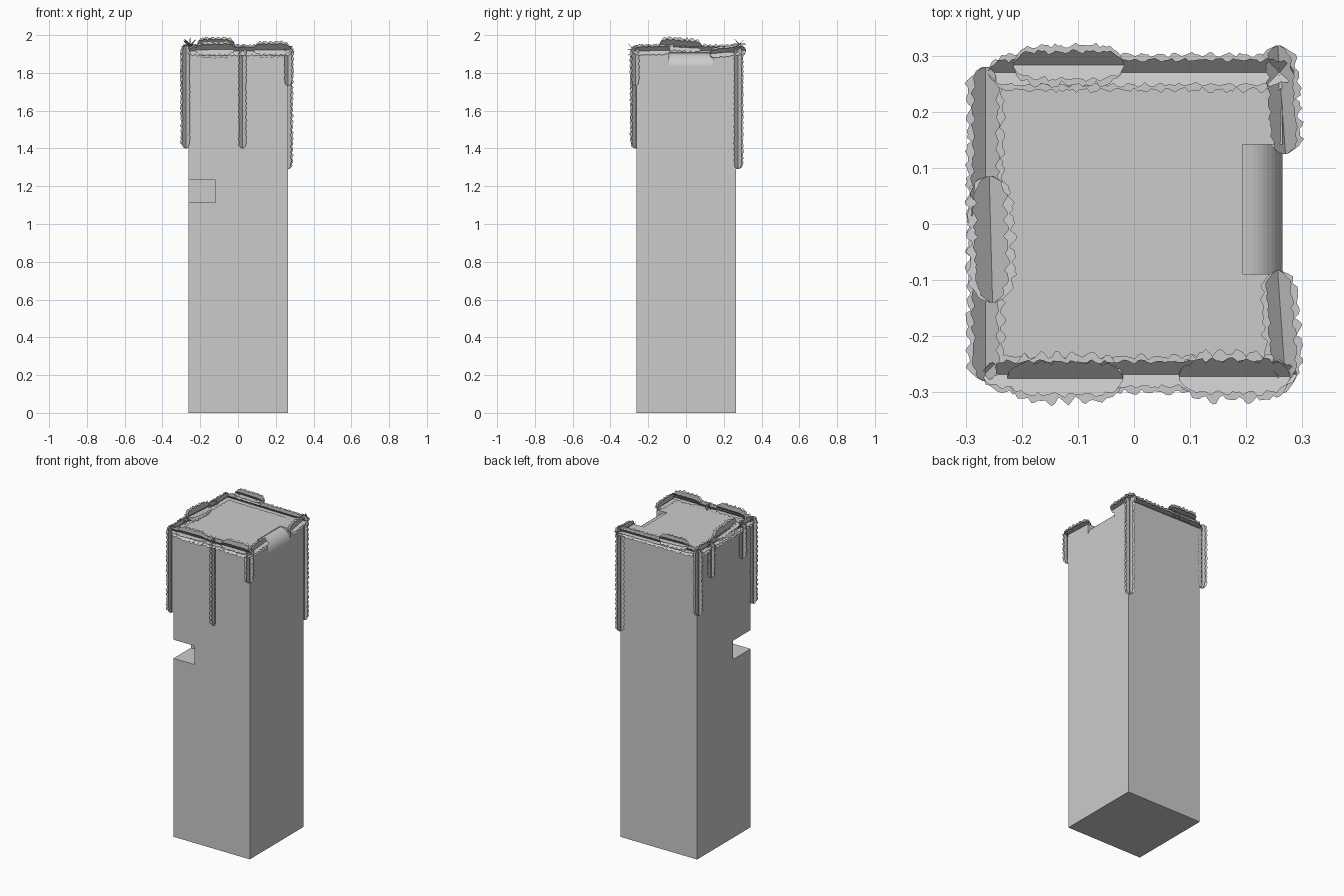
import bpy, bmesh, math, random
from mathutils import Vector

if "Cube" in bpy.data.objects:
    bpy.data.objects.remove(bpy.data.objects["Cube"])

random.seed(7)


def make_object(name, bm):
    mesh = bpy.data.meshes.new(name)
    bm.to_mesh(mesh)
    bm.free()
    ob = bpy.data.objects.new(name, mesh)
    bpy.context.collection.objects.link(ob)
    return ob


def prism_y(name, profile, y0, y1):
    """Extrude an xz profile from y0 to y1."""
    bm = bmesh.new()
    face = bm.faces.new([bm.verts.new((x, y0, z)) for x, z in profile])
    ext = bmesh.ops.extrude_face_region(bm, geom=[face])
    moved = [v for v in ext["geom"] if isinstance(v, bmesh.types.BMVert)]
    bmesh.ops.translate(bm, verts=moved, vec=(0, y1 - y0, 0))
    bmesh.ops.recalc_face_normals(bm, faces=bm.faces)
    return make_object(name, bm)


def rect(x0, x1, z0, z1):
    return [(x0, z0), (x1, z0), (x1, z1), (x0, z1)]


def cut(target, cutter):
    cutter.hide_render = True
    cutter.hide_viewport = True
    mod = target.modifiers.new(cutter.name, "BOOLEAN")
    mod.operation = "DIFFERENCE"
    mod.solver = "EXACT"
    mod.object = cutter


def moss_strip(name, start, end, radius, blades=4):
    """Ragged flat sheets crossed along one axis."""
    a, b = Vector(start), Vector(end)
    axis = b - a
    length = axis.length
    axis.normalize()
    side = axis.orthogonal().normalized()
    up = axis.cross(side)
    steps = max(12, int(length / 0.006))
    bm = bmesh.new()
    for k in range(blades):
        ang = math.pi * (k + 0.5 * (blades == 3)) / blades
        out = side * math.cos(ang) + up * math.sin(ang)
        rows = []
        phases = [random.uniform(0, 3), random.uniform(0, 3)]
        for i in range(steps + 1):
            t = i / steps
            # blunt rounded ends, then leafy lobes along both edges
            d = min(t, 1 - t) * length
            cap = math.sqrt(max(0.02, 1 - max(0, 1 - d / radius) ** 2))
            w = []
            for p in phases:
                lobe = abs(math.sin(t * length * 105 + p))
                w.append(radius * cap * (0.66 + 0.2 * lobe + random.uniform(-0.04, 0.14)))
            c = a.lerp(b, t)
            rows.append([bm.verts.new(q) for q in (c - out * w[0], c, c + out * w[1])])
        for r, s in zip(rows, rows[1:]):
            for j in (0, 1):
                bm.faces.new((r[j], r[j + 1], s[j + 1], s[j]))
    return make_object(name, bm)


# Square stone pillar
TOP = 1.91
pillar = prism_y("pillar", rect(-0.263, 0.265, 0, TOP), -0.262, 0.266)

# Square chip in the front left corner
cut(pillar, prism_y("corner_chip_cutter", rect(-0.4, -0.118, 1.115, 1.232), -0.4, -0.09))

# Worn, rounded dip in the right top edge
arc = [(0.193 + 0.073 * math.sin(t), 1.828 + 0.078 * math.cos(t))
       for t in [math.pi / 2 * i / 12 for i in range(13)]]
dip = arc + [(0.35, 1.828), (0.35, 2.0), (0.193, 2.0)]
cut(pillar, prism_y("edge_dip_cutter", dip, -0.089, 0.142))

# Moss hanging down the sides: x, y, lowest z
hanging = [(-0.275, -0.267, 1.40), (0.024, -0.266, 1.40), (0.266, -0.268, 1.73),
           (0.262, 0.275, 1.29), (-0.275, 0.273, 1.53), (-0.275, 0.15, 1.72),
           (-0.275, -0.162, 1.72)]
for i, (x, y, low) in enumerate(hanging):
    moss_strip(f"hanging_moss_{i + 1}", (x, y, 1.945), (x, y, low), 0.033)

# Moss along the top edges
edges = [("front", (-0.27, -0.268, 1.915), (0.29, -0.268, 1.915)),
         ("back", (-0.26, 0.27, 1.92), (0.285, 0.27, 1.915)),
         ("left", (-0.265, -0.28, 1.917), (-0.265, 0.28, 1.917)),
         ("right_a", (0.27, -0.28, 1.915), (0.256, -0.083, 1.92)),
         ("right_b", (0.27, 0.125, 1.90), (0.256, 0.318, 1.92))]
for name, a, b in edges:
    moss_strip(f"top_moss_{name}", a, b, 0.038)

# Thicker clumps on top of the edge moss
clumps = [("front_left", (-0.225, -0.275, 1.922), (-0.02, -0.275, 1.925), 0.05),
          ("front_right", (0.08, -0.272, 1.925), (0.278, -0.272, 1.925), 0.05),
          ("back", (-0.215, 0.283, 1.955), (-0.018, 0.283, 1.95), 0.042),
          ("left", (-0.252, -0.14, 1.952), (-0.258, 0.085, 1.935), 0.048)]
for name, a, b, r in clumps:
    moss_strip(f"moss_clump_{name}", a, b, r)
